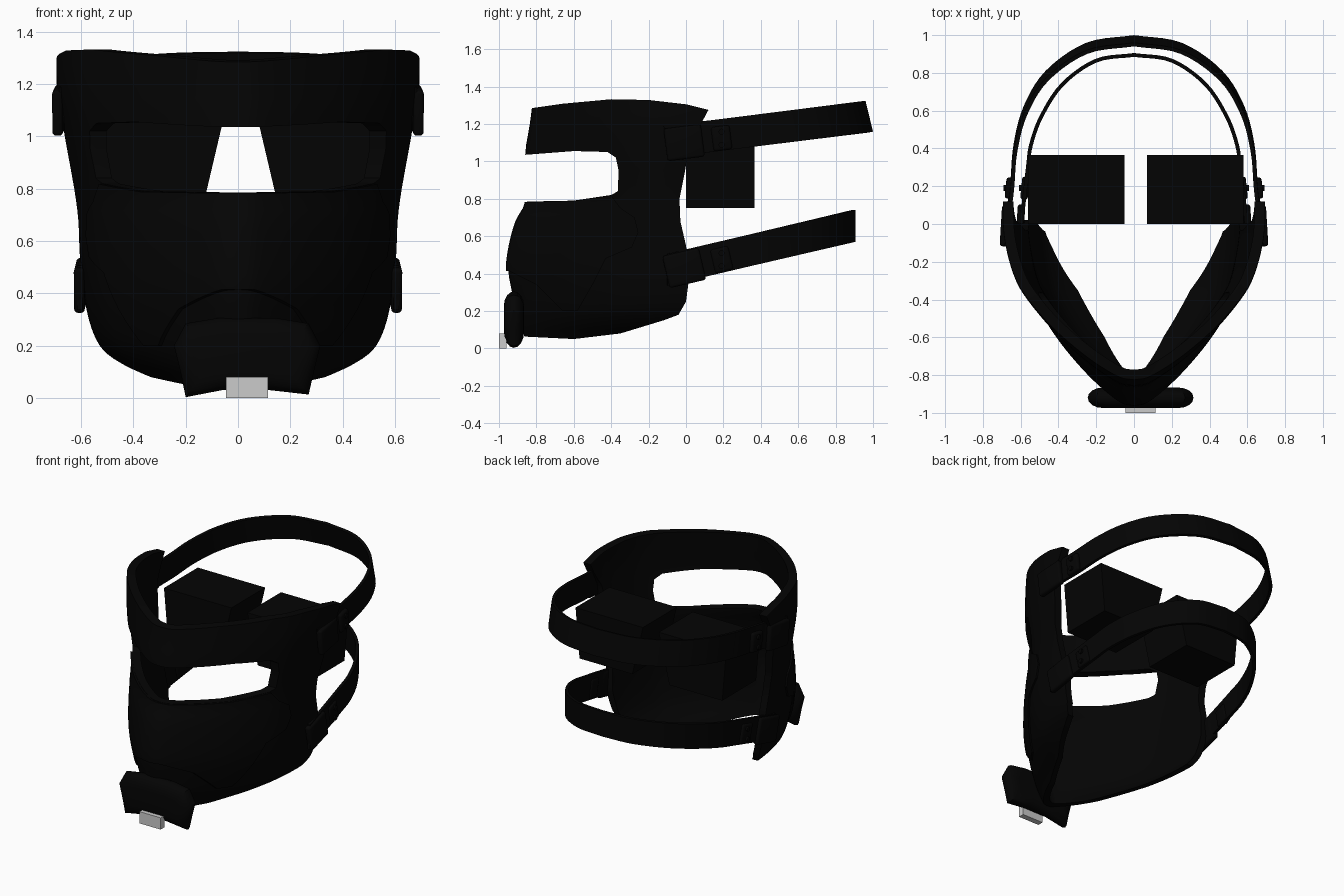
import bpy, bmesh, math
from mathutils import Vector

if "Cube" in bpy.data.objects:
    bpy.data.objects.remove(bpy.data.objects["Cube"], do_unlink=True)


def material(name, rgb):
    m = bpy.data.materials.new(name)
    m.use_nodes = True
    m.diffuse_color = (*rgb, 1)
    m.node_tree.nodes["Principled BSDF"].inputs["Base Color"].default_value = (*rgb, 1)
    return m


BLACK = material("matte black", (0.0012, 0.0012, 0.0012))
GREY = material("light grey", (0.6, 0.6, 0.6))


def smooth_path(points, steps=4):
    """Catmull-Rom interpolation through the points."""
    p = [Vector(q) for q in points]
    p = [p[0] * 2 - p[1]] + p + [p[-1] * 2 - p[-2]]
    out = []
    for a, b, c, d in zip(p, p[1:], p[2:], p[3:]):
        for k in range(steps):
            t = k / steps
            out.append(0.5 * (2 * b + (c - a) * t + (2 * a - 5 * b + 4 * c - d) * t ** 2
                              + (3 * b - a - 3 * c + d) * t ** 3))
    return out + [p[-2]]


def new_object(name, bm, mat=BLACK):
    me = bpy.data.meshes.new(name)
    bm.to_mesh(me)
    bm.free()
    me.materials.append(mat)
    ob = bpy.data.objects.new(name, me)
    bpy.context.collection.objects.link(ob)
    return ob


def bake(ob, smooth=True):
    """Apply the modifiers and shade the result."""
    dg = bpy.context.evaluated_depsgraph_get()
    me = bpy.data.meshes.new_from_object(ob.evaluated_get(dg))
    ob.modifiers.clear()
    ob.data = me
    if smooth:
        bpy.ops.object.select_all(action="DESELECT")
        ob.select_set(True)
        bpy.context.view_layer.objects.active = ob
        bpy.ops.object.shade_smooth_by_angle(angle=math.radians(35))


def loft(rings):
    """Join closed rings of points into tubes, leaving the ends open."""
    bm = bmesh.new()
    rows = [[bm.verts.new(p) for p in ring] for ring in rings]
    n = len(rows[0])
    for a, b in zip(rows, rows[1:]):
        for i in range(n):
            j = (i + 1) % n
            bm.faces.new((a[i], a[j], b[j], b[i]))
    return bm, rows


def prism(name, outline, axis, lo, hi, mat=BLACK):
    """Extrude a two-coordinate outline along x (axis 0) or y (axis 1)."""
    put = (lambda p, d: (d, p[0], p[1])) if axis == 0 else (lambda p, d: (p[0], d, p[1]))
    bm, rows = loft([[put(p, d) for p in outline] for d in (lo, hi)])
    for row in rows:
        bm.faces.new(row)
    bmesh.ops.recalc_face_normals(bm, faces=bm.faces)
    return new_object(name, bm, mat)


# Face shell: one plan curve, scaled by width and depth at each height
half_plan = smooth_path([(0, -.86), (.075, -.845), (.2, -.765), (.33, -.655), (.45, -.53),
                         (.56, -.38), (.61, -.27), (.645, -.13), (.66, 0), (.66, .2)])
plan = [Vector((-p.x, p.y)) for p in reversed(half_plan[1:])] + half_plan
sections = smooth_path([(.3, .85, .03), (.38, .87, .08), (.46, .89, .13), (.53, .91, .2),
                        (.57, .93, .3), (.592, .95, .42), (.605, .935, .55), (.612, .9, .68),
                        (.628, .845, .8), (.667, .86, 1.03), (.692, .835, 1.2), (.69, .81, 1.4)], 3)


def offset_plan(dist):
    """Plan curve moved outward by dist."""
    out = []
    for i, p in enumerate(plan):
        t = (plan[min(i + 1, len(plan) - 1)] - plan[max(i - 1, 0)]).normalized()
        out.append(p + Vector((t.y, -t.x)) * dist)
    return out


def face_part(name, outline, outer, inner):
    """Closed wall between two offsets of the plan, trimmed to a side outline."""
    ring = offset_plan(outer) + offset_plan(inner)[::-1]
    n = len(ring)
    bm, rows = loft([[(p.x * s.x / .66, p.y * s.y / .86 if p.y < 0 else p.y, s.z)
                      for p in ring] for s in sections])
    for row in (rows[0], rows[-1]):
        for i in range(n // 2 - 1):
            bm.faces.new((row[i], row[i + 1], row[n - 2 - i], row[n - 1 - i]))
    bmesh.ops.recalc_face_normals(bm, faces=bm.faces)
    ob = new_object(name, bm)
    cutter = prism(name + "_cutter", outline, 0, -1.1, 1.1)
    cutter.hide_render = True
    b = ob.modifiers.new("side outline", "BOOLEAN")
    b.operation, b.object, b.solver = "INTERSECT", cutter, "EXACT"
    bake(ob)
    bpy.data.objects.remove(cutter, do_unlink=True)


brow = [(-1.1, 1.27), (-.82, 1.285), (-.66, 1.308), (-.4, 1.332), (-.2, 1.328), (0, 1.305), (.12, 1.275)]
temple = [(.08, 1.2), (.02, 1.1), (-.005, .95), (-.035, .8), (-.03, .68), (0, .55), (.02, .4)]
jaw = [(.0, .25), (-.04, .18), (-.12, .15), (-.35, .08), (-.6, .05), (-1.1, .075)]
eye_cut = [(-1.1, .785), (-.84, .785), (-.6, .79), (-.4, .82), (-.365, .84), (-.36, .95),
           (-.375, 1.02), (-.42, 1.05), (-.6, 1.055), (-.86, 1.035), (-1.1, 1.03)]
face_part("face_shell", brow + temple + jaw + eye_cut, 0, -.054)

# Raised nose and cheek panel with an arched lower edge
panel = [(-1.1, .783), (-.84, .783), (-.6, .788), (-.4, .818), (-.35, .75), (-.275, .7), (-.255, .62),
         (-.29, .54), (-.43, .48), (-.5, .34), (-.58, .2), (-.66, .2), (-.8, .34), (-.95, .415),
         (-1.1, .415)]
face_part("nose_cheek_panel", panel, .012, -.02)

# Chin plate: an outline that shrinks towards the front and back like a lens
chin = [(-.2, 0.003), (-.06, .03), (.12, .03), (.27, .013), (.29, .1), (.315, .2), (.27, .285),
        (.15, .305), (-.08, .305), (-.2, .285), (-.245, .2), (-.22, .1)]
layers = []
for k in range(9):
    angle = math.pi * (k / 8 - .5)
    inset = 1 - math.cos(angle)
    layers.append([(.035 + (x - .035) * (1 - .28 * inset), -.92 + .054 * math.sin(angle),
                    .16 + (z - .16) * (1 - .55 * inset)) for x, z in chin])
lens, ends = loft(layers)
for end in (ends[0], ends[-1]):
    lens.faces.new(end)
bmesh.ops.recalc_face_normals(lens, faces=lens.faces)
bake(new_object("chin_plate", lens))

# Small tab in front of the chin plate
bake(prism("chin_tab", [(-.045, 0), (.115, 0), (.115, .08), (-.045, .08)], 1, -1, -.96, GREY), False)


# Head straps: a flat band swept round the back of the head
def strap(name, half, z0, slope, height, lean):
    pts = smooth_path(half, 5)
    pts += [Vector((-p.x, p.y)) for p in reversed(pts[:-1])]
    bm = bmesh.new()
    low, high = [[bm.verts.new((p.x, p.y - lean * s, z0 + slope * p.y + s * height / 2))
                  for p in pts] for s in (-1, 1)]
    for i in range(len(pts) - 1):
        bm.faces.new((low[i], low[i + 1], high[i + 1], high[i]))
    ob = new_object(name, bm)
    m = ob.modifiers.new("thickness", "SOLIDIFY")
    m.thickness, m.offset = .02, 0
    bake(ob)


strap("upper_strap", [(.675, -.1), (.665, .05), (.645, .2), (.628, .4), (.575, .6), (.46, .785),
                      (.25, .93), (0, .97)], 1.118, .125, .165, .02)
strap("lower_strap", [(.605, -.1), (.585, .1), (.562, .3), (.545, .42), (.49, .57), (.378, .74),
                      (.2, .865), (0, .895)], .444, .235, .17, 0)


# Strap anchors and buckles on both sides
def block(name, centre, size, tilt, turn):
    bm = bmesh.new()
    bmesh.ops.create_cube(bm, size=1)
    bmesh.ops.scale(bm, vec=size, verts=bm.verts)
    ob = new_object(name, bm)
    ob.location = centre
    ob.rotation_euler = (tilt, 0, turn)
    m = ob.modifiers.new("bevel", "BEVEL")
    m.width, m.segments = .014, 3
    bake(ob)


def stud(name, centre):
    bm = bmesh.new()
    bmesh.ops.create_cone(bm, cap_ends=True, segments=12, radius1=.016, radius2=.016, depth=.02)
    ob = new_object(name, bm)
    ob.location = centre
    ob.rotation_euler = (0, math.pi / 2, 0)
    bake(ob)


for level, x, z, slope in (("upper", .685, 1.1, .125), ("lower", .602, .43, .235)):
    tilt = math.atan(slope)
    for side, sx in (("left", 1), ("right", -1)):
        tag = f"{side}_{level}"
        block(tag + "_anchor", (sx * x, -.01, z), (.04, .2, .175), tilt, sx * .06)
        block(tag + "_buckle", (sx * (x - .025), .19, z + slope * .19), (.04, .1, .13), tilt, sx * .1)
        for k in (-1, 1):
            stud(f"{tag}_stud_{'top' if k > 0 else 'bottom'}",
                 (sx * (x - .004), .19, z + slope * .19 + k * .035))

# Tapered blocks behind the eye openings
for side, sx in (("left", 1), ("right", -1)):
    outline = [(.01 + sx * a, b) for a, b in ((.06, 1.09), (.57, 1.09), (.54, .75), (.14, .75))]
    bake(prism(side + "_eye_block", outline, 1, 0, .365), False)
